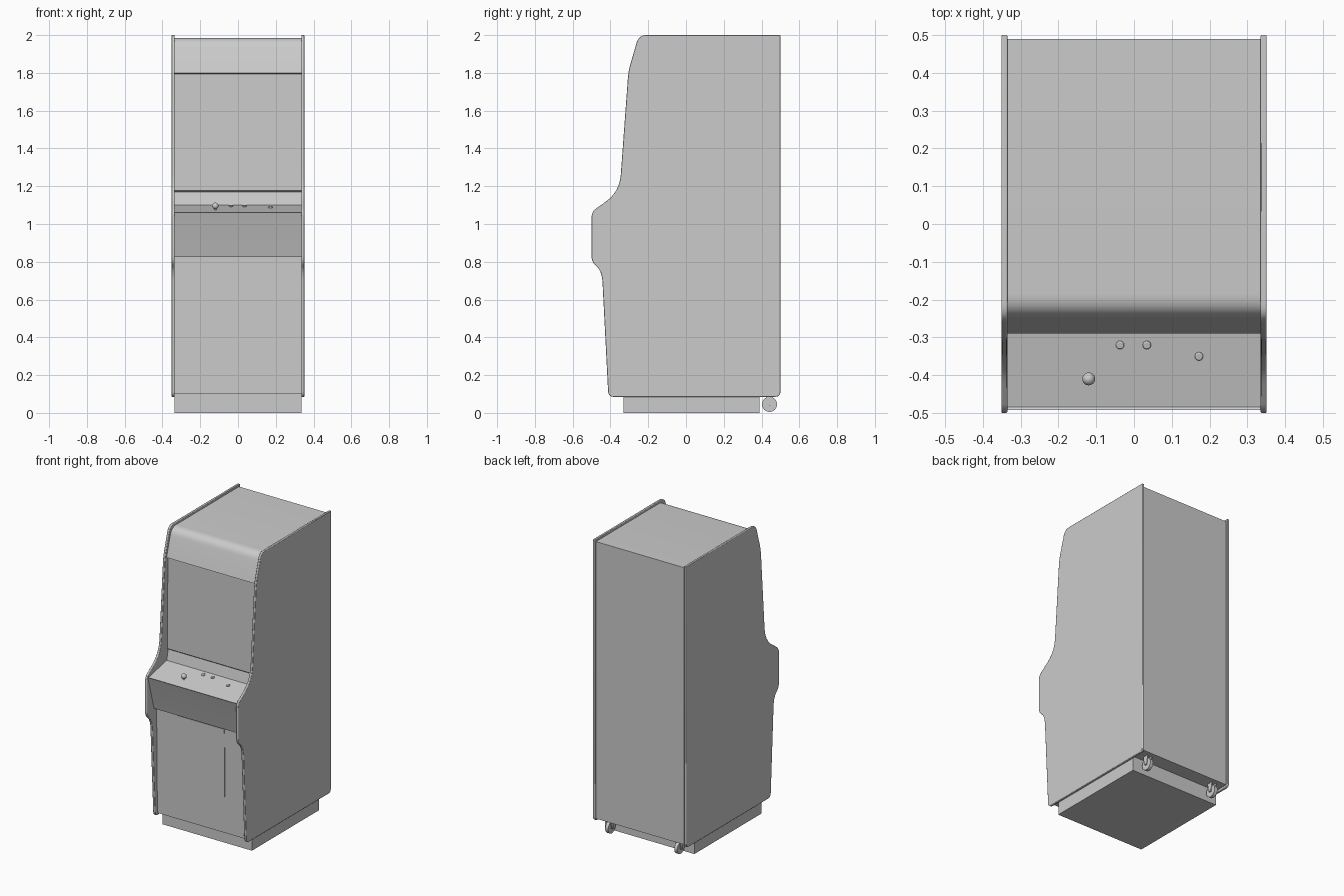
import bpy, bmesh, math
from mathutils import Vector

if "Cube" in bpy.data.objects:
    bpy.data.objects.remove(bpy.data.objects["Cube"])

grey = bpy.data.materials.new("plain_grey")
grey.diffuse_color = (0.6, 0.6, 0.6, 1)
grey.use_nodes = True
grey.node_tree.nodes["Principled BSDF"].inputs["Base Color"].default_value = grey.diffuse_color


def finish(ob, angle=35):
    ob.data.materials.append(grey)
    bpy.ops.object.select_all(action='DESELECT')
    ob.select_set(True)
    bpy.context.view_layer.objects.active = ob
    bpy.ops.object.shade_smooth_by_angle(angle=math.radians(angle))
    return ob


def rounded(points, steps=6):
    """Outline of (y, z, radius) corners with soft fillets."""
    out = []
    n = len(points)
    for i, (y, z, r) in enumerate(points):
        p = Vector((y, z))
        if r == 0:
            out.append(p)
            continue
        a = Vector(points[i - 1][:2]) - p
        b = Vector(points[(i + 1) % n][:2]) - p
        s = p + a.normalized() * min(r, a.length * 0.5)
        e = p + b.normalized() * min(r, b.length * 0.5)
        for k in range(steps + 1):
            t = k / steps
            out.append(s * (1 - t) ** 2 + p * 2 * t * (1 - t) + e * t * t)
    return out


def extrude_x(name, points, x0, x1, bevel=0):
    """Extrude a side-view outline across x."""
    bm = bmesh.new()
    outline = rounded(points)
    left = [bm.verts.new((x0, p.x, p.y)) for p in outline]
    right = [bm.verts.new((x1, p.x, p.y)) for p in outline]
    bm.faces.new(left)
    bm.faces.new(right[::-1])
    n = len(outline)
    for i in range(n):
        j = (i + 1) % n
        bm.faces.new((left[i], right[i], right[j], left[j]))
    bmesh.ops.recalc_face_normals(bm, faces=bm.faces)
    me = bpy.data.meshes.new(name)
    bm.to_mesh(me)
    bm.free()
    ob = bpy.data.objects.new(name, me)
    bpy.context.collection.objects.link(ob)
    if bevel:
        mod = ob.modifiers.new("soft_edge", 'BEVEL')
        mod.width = bevel
        mod.segments = 2
        mod.limit_method = 'ANGLE'
        mod.angle_limit = math.radians(60)
    return finish(ob)


def cylinder(name, loc, r, depth, rot=(0, 0, 0), sides=24):
    bpy.ops.mesh.primitive_cylinder_add(vertices=sides, radius=r, depth=depth,
                                        location=loc, rotation=rot)
    ob = bpy.context.object
    ob.name = name
    return finish(ob)


# Side panels with the cabinet silhouette
side = [(0.5, 2.0, 0), (-0.25, 2.0, 0.04), (-0.305, 1.81, 0.04),
        (-0.352, 1.17, 0.09), (-0.50, 1.065, 0.03), (-0.50, 0.80, 0.03),
        (-0.445, 0.75, 0.06), (-0.411, 0.085, 0.03), (0.5, 0.085, 0.03)]
for label, s in (("left", -1), ("right", 1)):
    extrude_x(label + "_side_panel", side, s * 0.335, s * 0.351, 0.003)

# Main body between the panels: back, top, marquee, screen, controls, front
body = [(0.49, 1.985, 0), (-0.235, 1.985, 0.05), (-0.29, 1.80, 0),
        (-0.275, 1.795, 0), (-0.282, 1.178, 0), (-0.272, 1.17, 0),
        (-0.288, 1.10, 0), (-0.485, 1.058, 0), (-0.493, 1.062, 0),
        (-0.485, 1.038, 0), (-0.425, 0.825, 0), (-0.397, 0.825, 0),
        (-0.388, 0.10, 0), (0.49, 0.10, 0)]
extrude_x("cabinet_body", body, -0.336, 0.336)

# Service door plate on the lower front
extrude_x("service_door", [(-0.401, 0.81, 0), (-0.38, 0.81, 0),
                           (-0.38, 0.285, 0), (-0.3945, 0.285, 0)], -0.177, 0.177)

# Plinth
extrude_x("plinth", [(-0.33, 0, 0), (0.39, 0, 0), (0.39, 0.105, 0),
                     (-0.33, 0.105, 0)], -0.336, 0.336)


# Controls standing on the sloped panel
def panel_z(y):
    return 1.10 + (y + 0.288) * (0.042 / 0.197)


tilt = (math.atan(0.042 / 0.197), 0, 0)
for i, (x, y) in enumerate([(-0.037, -0.32), (0.034, -0.32), (0.172, -0.35)]):
    b = cylinder("button_%d" % (i + 1), (x, y, panel_z(y)), 0.011, 0.014, tilt)
    m = b.modifiers.new("soft_edge", 'BEVEL')
    m.width, m.segments = 0.003, 2
jz = panel_z(-0.41)
cylinder("joystick_shaft", (-0.12, -0.41, jz + 0.008), 0.005, 0.03)
bpy.ops.mesh.primitive_uv_sphere_add(segments=24, ring_count=12, radius=0.017,
                                     location=(-0.12, -0.41, jz + 0.022))
bpy.context.object.name = "joystick_ball"
finish(bpy.context.object)

# Rear casters: wheel, axle and two fork plates
turn = (0, math.pi / 2, 0)
for label, s in (("left", -1), ("right", 1)):
    x = s * 0.26
    cylinder(label + "_wheel", (x, 0.442, 0.045), 0.04, 0.022, turn, 32)
    cylinder(label + "_axle", (x, 0.442, 0.045), 0.008, 0.042, turn, 16)
    for k in (-1, 1):
        extrude_x(label + "_caster_fork", [(0.42, 0.101, 0), (0.464, 0.101, 0),
                  (0.452, 0.037, 0.006), (0.432, 0.037, 0.006)],
                  x + k * 0.014, x + k * 0.018)
